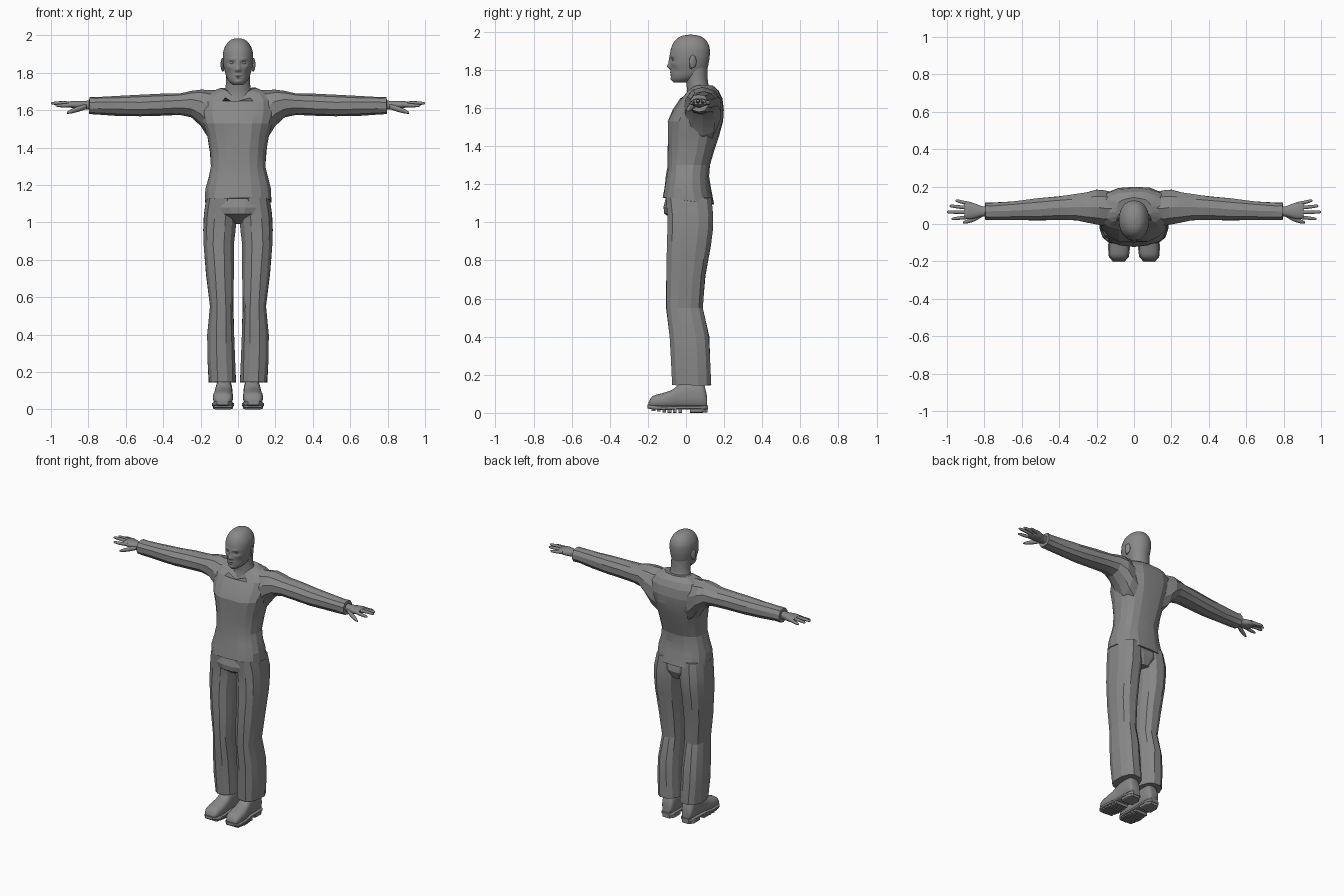
import bpy, bmesh, math, random
from mathutils import Matrix, Vector

random.seed(4)
cube = bpy.data.objects.get("Cube")
if cube:
    bpy.data.objects.remove(cube)

grey = bpy.data.materials.new("plain_grey")
grey.use_nodes = True
grey.diffuse_color = (.25, .25, .25, 1)
grey.node_tree.nodes["Principled BSDF"].inputs["Base Color"].default_value = (.25, .25, .25, 1)

CM = .01  # all part sizes below are in hundredths of a unit
AXES = {"x": (1, 2, 0), "y": (0, 2, 1), "z": (0, 1, 2)}  # where u, v, t go


def finish(name, bm, angle, mirror):
    bmesh.ops.recalc_face_normals(bm, faces=bm.faces)
    bmesh.ops.scale(bm, vec=(CM, CM, CM), verts=bm.verts)
    mesh = bpy.data.meshes.new(name)
    bm.to_mesh(mesh)
    bm.free()
    mesh.materials.append(grey)
    obj = bpy.data.objects.new(name, mesh)
    bpy.context.collection.objects.link(obj)
    if mirror:
        obj.modifiers.new("Mirror", "MIRROR").use_clip = False
    if angle:
        bpy.ops.object.select_all(action="DESELECT")
        obj.select_set(True)
        bpy.context.view_layer.objects.active = obj
        bpy.ops.object.shade_smooth_by_angle(angle=math.radians(angle))
    return obj


def refine(rows, steps):
    """Catmull-Rom curve through the sections."""
    out = []
    for i in range(len(rows) - 1):
        quad = [rows[max(i - 1, 0)], rows[i], rows[i + 1], rows[min(i + 2, len(rows) - 1)]]
        for s in range(steps):
            t = s / steps
            out.append([b + t * (c - a + t * (2*a - 5*b + 4*c - d + t * (3*(b - c) + d - a))) / 2
                        for a, b, c, d in zip(*quad)])
    return out + [rows[-1]]


def loft(name, rows, axis="z", sides=12, power=2.0, steps=1, angle=0,
         mirror=False, deform=None, jitter=0):
    """Skin sections (t, u centre, u half width, v low, v high) along an axis."""
    bm = bmesh.new()
    rings = []
    for t, uc, uh, lo, hi in (refine(rows, steps) if steps > 1 else rows):
        ring = []
        for k in range(sides):
            a = math.tau * (k + .5) / sides
            c, s = (math.copysign(abs(f(a)) ** (2 / power), f(a)) for f in (math.cos, math.sin))
            p = Vector()
            for slot, value in zip(AXES[axis], (uc + uh * c, (lo + hi) / 2 + (hi - lo) / 2 * s, t)):
                p[slot] = value + random.uniform(-jitter, jitter)
            ring.append(bm.verts.new(deform(p) if deform else p))
        rings.append(ring)
    for a, b in zip(rings, rings[1:]):
        for k in range(sides):
            j = (k + 1) % sides
            bm.faces.new((a[k], a[j], b[j], b[k]))
    bm.faces.new(rings[0])
    bm.faces.new(rings[-1])
    return finish(name, bm, angle, mirror)


def ball(name, place, size, turn=0):
    bm = bmesh.new()
    m = Matrix.Translation(place) @ Matrix.Rotation(math.radians(turn), 4, "Z") @ Matrix.Diagonal((*size, 1))
    bmesh.ops.create_uvsphere(bm, u_segments=16, v_segments=10, radius=1, matrix=m)
    return finish(name, bm, 60, True)


# Head, with facial features pushed in and out of the front: x, z, x width, z width, depth
FEATURES = [(0, 181.8, 1.1, 1.3, 2.1), (0, 184.5, .9, 2, 1), (1.3, 181.3, .6, .6, .7),
            (3.2, 185.3, 1.5, .9, -1), (3, 187.2, 2, .7, .5), (0, 178.7, 1.9, .5, .6),
            (0, 177.4, 1.5, .5, .6), (0, 178, 2, .25, -.5), (0, 175.2, 1.7, 1, .5),
            (4.8, 179.5, 1.3, 2, -.5), (4.8, 183, 1.5, 1, .4)]


def face(p):
    if p.y < 2:
        push = sum(d * math.exp(-((abs(p.x) - x) / w) ** 2 - ((p.z - z) / h) ** 2)
                   for x, z, w, h, d in FEATURES)
        p.y -= push
    return p


loft("head", [(173.3, 0, 2.4, -6.5, 1), (174.8, 0, 4.4, -7.5, 5), (177, 0, 5.9, -7.8, 8.5),
              (180, 0, 6.9, -8, 11), (184, 0, 7.8, -8.3, 12), (188, 0, 8.1, -8.4, 12.5),
              (192, 0, 7.7, -7.6, 12.3), (195.5, 0, 6, -5.6, 10.5), (197.6, 0, 3.7, -2.6, 7.5),
              (198.4, 0, 1, 1.4, 3.6)],
     sides=64, power=2.15, steps=6, angle=70, deform=face)
loft("neck", [(165, 0, 9.5, 0, 15), (169, 0, 7.6, .5, 13), (174, 0, 6.5, 0, 11.5), (182, 0, 6.4, -1, 11.3)],
     sides=32, steps=4, angle=60)
ball("eyes", (3.2, -6.2, 185.3), (1.2, 1.2, .9))
ball("ears", (8.3, 3.6, 184.3), (.8, 2, 3.5), 20)
ball("ear_lobes", (8.1, 2.8, 181.8), (.6, 1.1, 1.3), 15)


# Shirt: hem drops to the back, neckline dips at the front
def shirt_cut(p):
    if p.z < 114:
        p.z -= .14 * p.y
    if p.z > 167 and p.y < 6:
        p.z -= (6 - p.y) * .9 * math.exp(-(p.x / 7) ** 2)
    if 140 < p.z < 158 and p.y < -5:  # chest hollow
        p.y += 1.2 * math.exp(-(p.x / 3) ** 2)
    return p


loft("shirt_body", [(111.3, 0, 18, -12.3, 14.8), (118, 0, 17.6, -11.5, 13), (124, 0, 16, -10.5, 12.3),
                    (130, 0, 14.8, -9.8, 12.5), (138, 0, 15.2, -9.8, 15), (146, 0, 16.5, -10, 17.6),
                    (153, 0, 18.6, -10.2, 19.6), (159, 0, 20, -7, 20), (165, 0, 20, -3.3, 19),
                    (169, 0, 16.5, -.8, 17.2), (171.8, 0, 9.5, 1.5, 14)],
     sides=18, power=2.4, angle=12, deform=shirt_cut, jitter=.25)

# Sleeves, widening into the shoulder and armpit
loft("sleeves", [(10, 8, 9, 140, 170.8), (16, 8.5, 9.8, 145.5, 171), (20, 9, 9.6, 151.5, 171),
                 (25, 9, 8.5, 156.2, 170.2), (31, 9, 7.4, 157.3, 169), (41, 8.5, 6.5, 157, 168.6),
                 (52, 7.8, 6, 156.5, 168.2), (65, 7.2, 5.2, 157, 167.6), (76, 6.8, 4.8, 157.8, 167.1),
                 (79.6, 6.8, 4.9, 157.7, 167.2)],
     axis="x", sides=10, power=2.2, angle=15, mirror=True, jitter=.2)

# Hands: palm, four fingers and a lowered thumb
loft("palms", [(77, 6.8, 3, 160, 165.3), (81, 6.8, 2.7, 160.3, 165), (85, 7, 4, 160.5, 165),
               (88.5, 7.2, 4.6, 161, 164.9), (90.5, 7.2, 4.2, 161.7, 164.5)],
     axis="x", sides=20, power=2.4, steps=3, angle=60, mirror=True)
for name, y0, y1, tip, z in (("index", 3.8, 2.8, 97.5, 162.4), ("middle", 6.2, 6.4, 100, 163.6),
                             ("ring", 8.5, 9.6, 98.6, 163.4), ("little", 10.7, 12.4, 95.5, 162.6)):
    loft(name + "_fingers", [(87, y0, 1.1, 161.8, 164.4),
                             ((87 + tip) / 2, (y0 + y1) / 2, 1, z - 1, z + 1.2),
                             (tip - 1, y1, .8, z - .7, z + .8), (tip, y1, .3, z - .2, z + .3)],
         axis="x", sides=10, steps=3, angle=60, mirror=True)
loft("thumbs", [(81, 5, 1.2, 160.5, 163.5), (85, 3, 1.5, 159.2, 162.2), (89, 1.5, 1.2, 158.2, 160.6),
                (91.5, .8, .4, 158, 159)], axis="x", sides=10, steps=3, angle=60, mirror=True)

# Trousers: seat with an overhanging crotch, and two legs
loft("trouser_seat", [(116, 0, 16, -10, 11.5), (108, 0, 16.2, -12, 13.6), (104.5, 0, 13, -11.6, 14),
                      (99, 0, 5, -3, 11.5)], sides=16, power=2.4, angle=12)
loft("trouser_legs", [(113, 8.4, 8.6, -11, 13.6), (104, 9.6, 8.9, -10.2, 14.5), (96, 10, 8.8, -10, 14.4),
                      (88, 10.3, 8.4, -10.5, 13.5), (72, 9.7, 7.6, -10.5, 10.4), (55, 8.8, 6.4, -10.5, 9),
                      (40, 9.2, 7.4, -9, 12.4), (28, 8.9, 7.5, -8.3, 13), (14.5, 8.3, 7.4, -7.5, 13.4)],
     sides=12, power=2.5, angle=12, mirror=True, jitter=.2)

# Shoes: rounded upper, welt, heel block and tread lugs
loft("shoe_uppers", [(-19.6, 8.2, 2.8, 3, 5.5), (-17.5, 8.1, 4.8, 2.5, 8.8), (-12, 8, 5.4, 2.2, 10.5),
                     (-7, 7.8, 5, 2.2, 12.3), (-3, 7.6, 4.6, 2.2, 15.2), (4, 7.5, 4.5, 2.2, 16.5),
                     (9, 7.5, 4.2, 2.2, 15.5), (11, 7.5, 3, 3, 9)],
     axis="y", sides=24, power=2.5, steps=3, angle=50, mirror=True)
loft("shoe_welts", [(-20.3, 8.2, 3, 2.4, 4.4), (-17.5, 8.1, 5.4, 1.8, 4), (-12, 8, 6, 1.4, 3.6),
                    (-4, 7.8, 5, 1.8, 3.8), (6, 7.5, 5, 1.8, 3.8), (10, 7.5, 4.4, 1.8, 3.8),
                    (11.6, 7.5, 2.6, 1.8, 3.8)], axis="y", sides=16, power=6, angle=40, mirror=True)
loft("shoe_heels", [(2, 7.5, 4.6, 0, 2.4), (8, 7.5, 4.7, 0, 2.4), (11.2, 7.5, 2.8, .2, 2.4)],
     axis="y", sides=12, power=8, angle=30, mirror=True)
for i in range(6):
    y = -18 + i * 2.8
    loft("tread_lugs", [(y, 8, 5.4 - .25 * abs(i - 2), .9 - min(i, 3) * .3, 2.4),
                        (y + 1.9, 8, 5.4 - .25 * abs(i - 2), .9 - min(i, 3) * .3, 2.4)],
         axis="y", sides=8, power=8, mirror=True)
